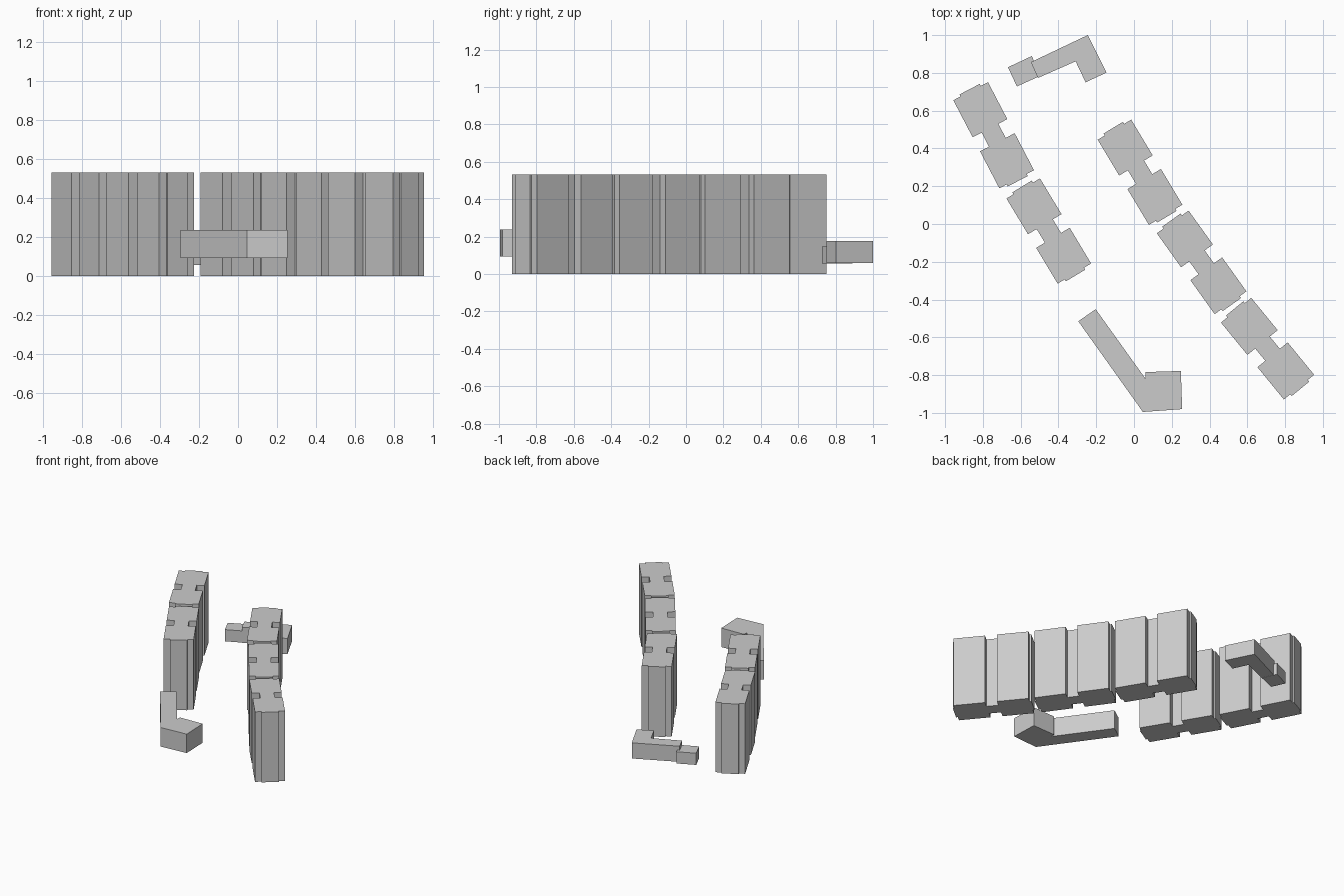
import bpy, bmesh, math

if "Cube" in bpy.data.objects:
    bpy.data.objects.remove(bpy.data.objects["Cube"])


def prism(name, outline, z0, z1, loc=(0, 0), angle=0):
    """Extrude a flat outline upwards from z0 to z1."""
    bm = bmesh.new()
    face = bm.faces.new([bm.verts.new((x, y, z0)) for x, y in outline])
    ext = bmesh.ops.extrude_face_region(bm, geom=[face])
    for v in ext["geom"]:
        if isinstance(v, bmesh.types.BMVert):
            v.co.z = z1
    bmesh.ops.recalc_face_normals(bm, faces=bm.faces)
    mesh = bpy.data.meshes.new(name)
    bm.to_mesh(mesh)
    bm.free()
    obj = bpy.data.objects.new(name, mesh)
    obj.location = (loc[0], loc[1], 0)
    obj.rotation_euler.z = angle
    bpy.context.collection.objects.link(obj)
    return obj


# Wall block profile: quarter outline mirrored to an H shape with end tabs
quarter = [(0.050, 0.042), (0.1035, 0.042), (0.1035, 0.263),
           (0.060, 0.263), (0.060, 0.275)]
right = [(x, -y) for x, y in reversed(quarter)] + quarter
block = right + [(-x, y) for x, y in reversed(right)]

# Two curving walls of blocks: x, y, turn in degrees
walls = {
    "left_wall_block": [(-0.743, 0.470, 27.6), (-0.451, -0.037, 31.0)],
    "right_wall_block": [(0.032, 0.274, 31.0), (0.358, -0.203, 35.6),
                         (0.707, -0.660, 39.3)],
}
for name, places in walls.items():
    for i, (x, y, deg) in enumerate(places):
        prism(f"{name}_{i + 1}", block, 0, 0.532, (x, y), math.radians(deg))

# Front bent bar with a thick end
prism("front_bent_bar",
      [(-0.295, -0.515), (-0.203, -0.451), (0.060, -0.818), (0.061, -0.784),
       (0.248, -0.778), (0.255, -0.980), (0.047, -0.995)], 0.094, 0.238)

# Back hooked bar and its lower end stub
prism("back_hooked_bar",
      [(-0.546, 0.857), (-0.245, 1.0), (-0.145, 0.802), (-0.256, 0.750),
       (-0.309, 0.861), (-0.509, 0.773)], 0.058, 0.177)
prism("back_bar_stub",
      [(-0.667, 0.830), (-0.541, 0.889), (-0.495, 0.785), (-0.620, 0.728)],
      0.057, 0.146)
